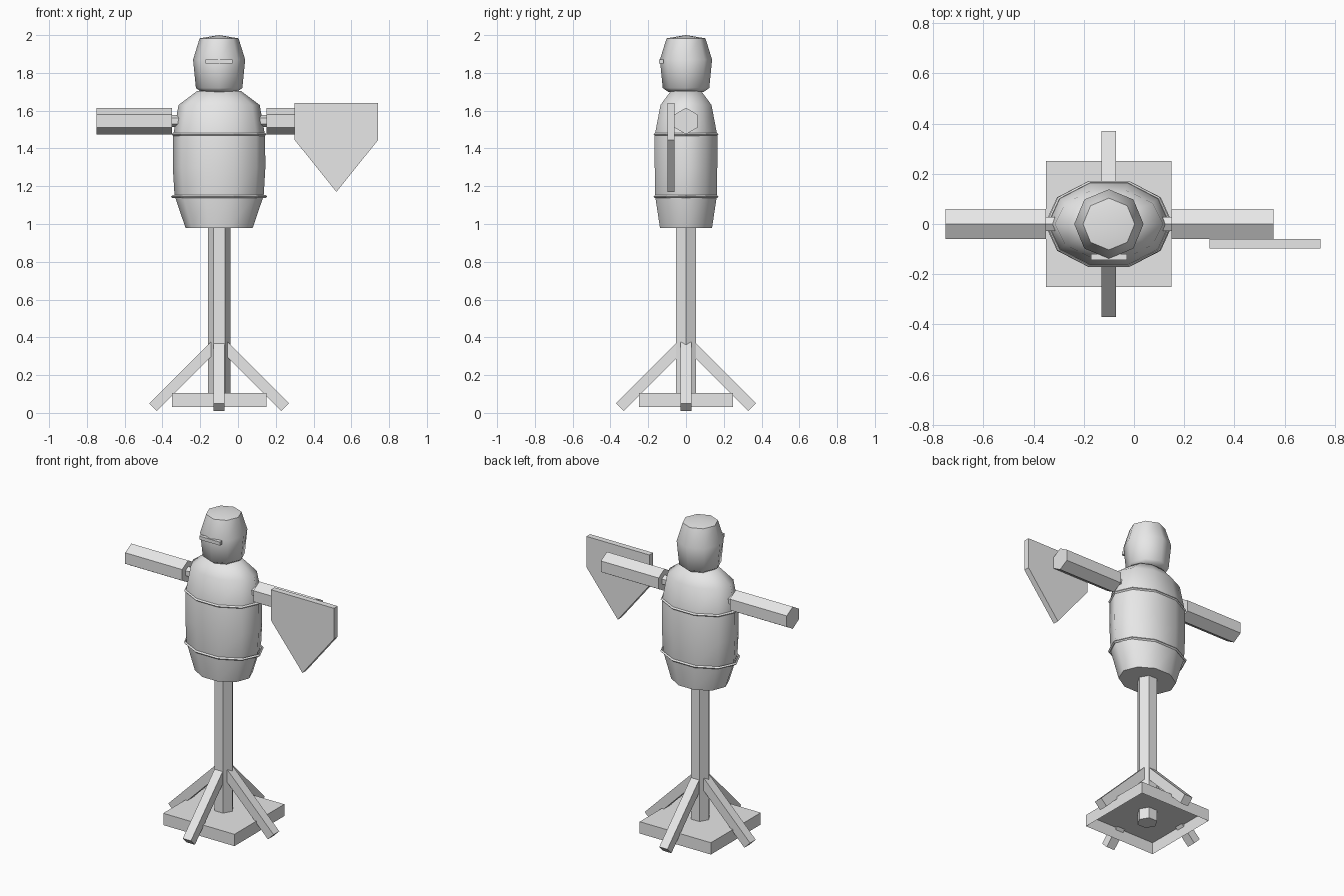
import bpy, bmesh, math
from mathutils import Vector, Matrix

cube = bpy.data.objects.get("Cube")
if cube:
    bpy.data.objects.remove(cube)

AXIS = -0.10  # x of the post's centre line

mat = bpy.data.materials.new("pale grey")
mat.use_nodes = True
grey = (0.8, 0.8, 0.8, 1)
mat.diffuse_color = grey
mat.node_tree.nodes["Principled BSDF"].inputs["Base Color"].default_value = grey


def finish(name, bm, smooth=None):
    bmesh.ops.recalc_face_normals(bm, faces=bm.faces)
    mesh = bpy.data.meshes.new(name)
    bm.to_mesh(mesh)
    bm.free()
    mesh.materials.append(mat)
    ob = bpy.data.objects.new(name, mesh)
    bpy.context.collection.objects.link(ob)
    if smooth:
        bpy.ops.object.select_all(action='DESELECT')
        ob.select_set(True)
        bpy.context.view_layer.objects.active = ob
        bpy.ops.object.shade_smooth_by_angle(angle=math.radians(smooth))
    return ob


def box(name, lo, hi, open_bottom=False):
    lo, hi = Vector(lo), Vector(hi)
    bm = bmesh.new()
    bmesh.ops.create_cube(bm, size=1, matrix=Matrix.Translation((lo + hi) / 2)
                          @ Matrix.Diagonal((*(hi - lo), 1)))
    ob = None
    if open_bottom:
        bmesh.ops.recalc_face_normals(bm, faces=bm.faces)
        down = [f for f in bm.faces if f.normal.z < -0.9]
        bmesh.ops.delete(bm, geom=down, context='FACES_ONLY')
    return finish(name, bm)


def ring_at(bm, sides, a, b, z):
    steps = [math.tau * i / sides for i in range(sides)]
    return [bm.verts.new((AXIS + a * math.cos(t), b * math.sin(t), z)) for t in steps]


def bridge(bm, r, s):
    n = len(r)
    for i in range(n):
        j = (i + 1) % n
        bm.faces.new((r[i], r[j], s[j], s[i]))


def barrel(name, sides, profile, smooth, apex=None):
    """Stacked elliptical rings (half x, half y, z), closed at both ends."""
    bm = bmesh.new()
    rings = [ring_at(bm, sides, *p) for p in profile]
    for r, s in zip(rings, rings[1:]):
        bridge(bm, r, s)
    bm.faces.new(rings[0])
    if apex:
        tip = bm.verts.new((AXIS, 0, apex))
        for i in range(sides):
            bm.faces.new((rings[-1][i], rings[-1][(i + 1) % sides], tip))
    else:
        bm.faces.new(rings[-1])
    return finish(name, bm, smooth)


def hoop(name, sides, a, b, z, t):
    bm = bmesh.new()
    section = [(t, 0), (0, t), (-t, 0), (0, -t)]
    rings = [ring_at(bm, sides, a + d, b + d, z + h) for d, h in section]
    for i in range(4):
        bridge(bm, rings[i], rings[(i + 1) % 4])
    return finish(name, bm)


def hex_bar(name, r, x0, x1, z):
    """Six-sided bar along x with a ridge on top."""
    bm = bmesh.new()
    bmesh.ops.create_cone(bm, cap_ends=True, segments=6, radius1=r, radius2=r,
                          depth=x1 - x0)
    corner = max(bm.verts, key=lambda v: v.co.x).co
    on_x = abs(corner.y) < 1e-4 and abs(corner.x - r) < 1e-4
    if not on_x:
        bmesh.ops.rotate(bm, verts=bm.verts, matrix=Matrix.Rotation(math.pi / 6, 3, 'Z'))
    bmesh.ops.rotate(bm, verts=bm.verts, matrix=Matrix.Rotation(math.pi / 2, 3, 'Y'))
    bmesh.ops.translate(bm, verts=bm.verts, vec=((x0 + x1) / 2, 0, z))
    return finish(name, bm)


# Stand: hollow base, post and four slanted braces
box("base", (AXIS - 0.25, -0.25, 0.03), (AXIS + 0.25, 0.25, 0.105), open_bottom=True)
barrel("post", 6, [(0.06, 0.06, 0.035), (0.06, 0.06, 0.99)], None)

for i, side in enumerate(("left", "back", "right", "front")):
    top, foot = Vector((0.025, 0, 0.355)), Vector((0.35, 0, 0.03))
    bm = bmesh.new()
    bmesh.ops.create_cube(bm, size=1, matrix=Matrix.Translation((AXIS, 0, 0))
                          @ Matrix.Rotation(i * math.pi / 2, 4, 'Z')
                          @ Matrix.Translation((top + foot) / 2)
                          @ Matrix.Rotation(math.pi / 4, 4, 'Y')
                          @ Matrix.Diagonal(((foot - top).length, 0.057, 0.057, 1)))
    finish(side + "_brace", bm)

# Barrel body with two hoops
barrel("torso", 10, [(0.178, 0.145, 0.98), (0.236, 0.172, 1.15), (0.245, 0.174, 1.30),
                     (0.243, 0.174, 1.47), (0.215, 0.142, 1.63), (0.115, 0.084, 1.705)], 50)
hoop("lower_hoop", 10, 0.247, 0.173, 1.145, 0.008)
hoop("upper_hoop", 10, 0.243, 0.173, 1.475, 0.008)

# Head with raised eye slit
barrel("head", 8, [(0.095, 0.095, 1.70), (0.123, 0.123, 1.72), (0.138, 0.138, 1.87),
                   (0.103, 0.103, 1.983)], 50, apex=2.0)
box("eye_slit", (AXIS - 0.072, -0.143, 1.85), (AXIS + 0.072, -0.12, 1.872))

# Arms joined through the shoulders
hex_bar("shoulder_rod", 0.032, AXIS - 0.26, AXIS + 0.26, 1.545)
hex_bar("right_arm", 0.07, -0.75, -0.35, 1.545)
hex_bar("left_arm", 0.07, 0.15, 0.555, 1.545)

# Shield on the left arm
bm = bmesh.new()
outline = [(0.30, 1.64), (0.742, 1.64), (0.742, 1.445), (0.521, 1.17), (0.30, 1.445)]
front = bm.faces.new([bm.verts.new((x, -0.097, z)) for x, z in outline])
back = bmesh.ops.extrude_face_region(bm, geom=[front])["geom"]
bmesh.ops.translate(bm, vec=(0, 0.037, 0),
                    verts=[g for g in back if isinstance(g, bmesh.types.BMVert)])
if not front.is_valid or len(bm.faces) < 7:
    bm.faces.new([v for v in bm.verts if v.co.y < -0.09])
finish("shield", bm)
